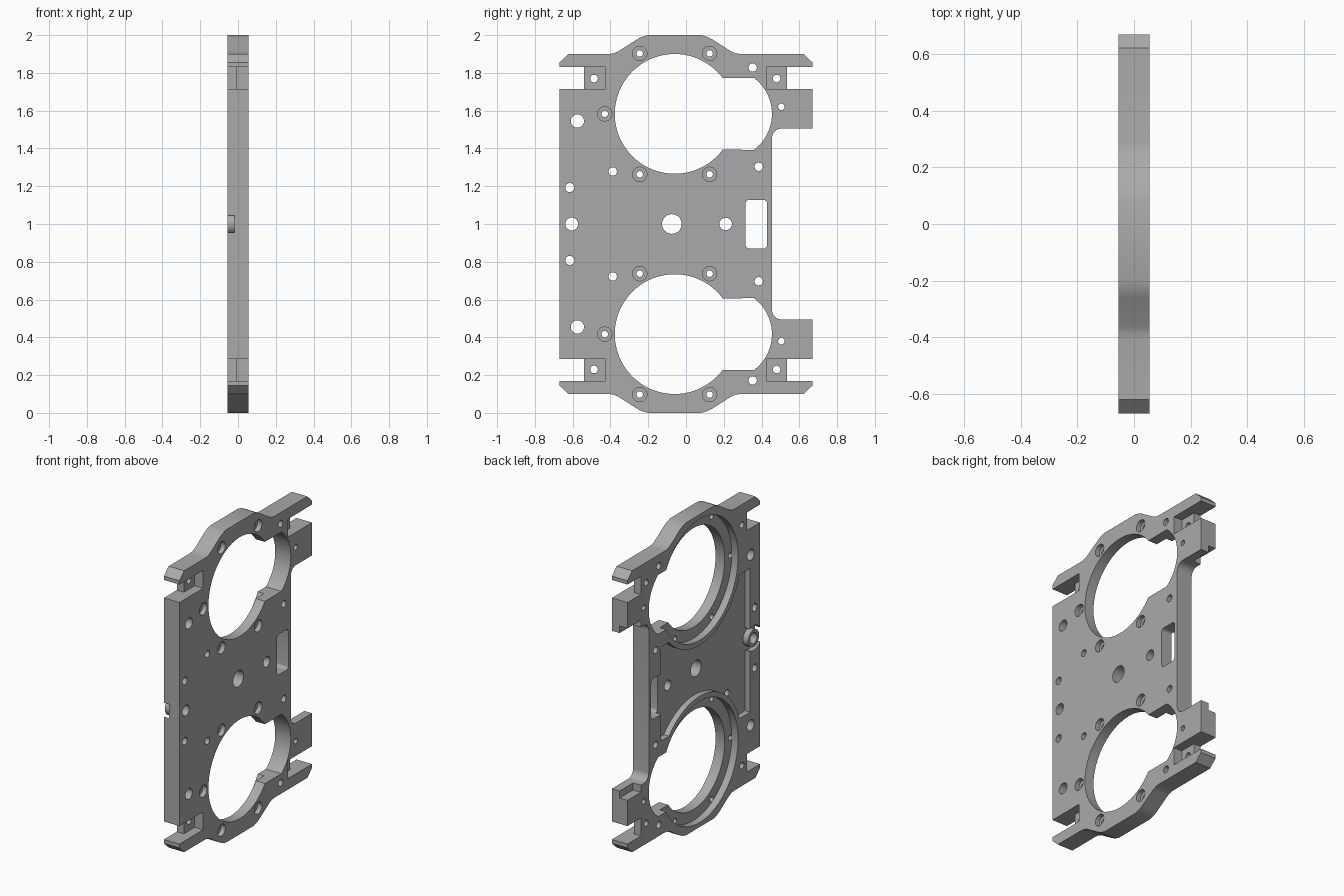
import bpy, bmesh, math

if "Cube" in bpy.data.objects:
    bpy.data.objects.remove(bpy.data.objects["Cube"])

X0, X1 = -0.055, 0.055          # plate thickness
CY, CZ = -0.06, 1.583           # centre of the upper large opening


def arc(cy, cz, r, a0, a1, n):
    return [(cy + r * math.cos(math.radians(a0 + (a1 - a0) * i / n)),
             cz + r * math.sin(math.radians(a0 + (a1 - a0) * i / n))) for i in range(n + 1)]


def circle(cy, cz, r, n=32):
    return arc(cy, cz, r, 0, 360, n)[:-1]


def rect(y0, z0, y1, z1):
    return [(y0, z0), (y1, z0), (y1, z1), (y0, z1)]


def flip(pts):
    return [(y, 2 - z) for y, z in reversed(pts)]


def solid(name, prisms):
    """One object made of prisms: (profile in y/z, x start, x end)."""
    bm = bmesh.new()
    for pts, a, b in prisms:
        f = bm.faces.new([bm.verts.new((a, y, z)) for y, z in pts])
        g = bmesh.ops.extrude_face_region(bm, geom=[f])
        for v in g["geom"]:
            if isinstance(v, bmesh.types.BMVert):
                v.co.x = b
    bmesh.ops.recalc_face_normals(bm, faces=bm.faces[:])
    me = bpy.data.meshes.new(name)
    bm.to_mesh(me)
    bm.free()
    ob = bpy.data.objects.new(name, me)
    bpy.context.collection.objects.link(ob)
    return ob


def both(prisms):
    return prisms + [(flip(p), a, b) for p, a, b in prisms]


# Outer profile, upper half then mirrored to the lower half
top = [(-0.67, 1.715), (-0.54, 1.715), (-0.54, 1.83), (-0.67, 1.83), (-0.67, 1.855),
       (-0.622, 1.90), (-0.41, 1.90), (-0.385, 1.903), (-0.36, 1.913), (-0.26, 1.977),
       (-0.235, 1.99), (-0.2, 2.0),
       (0.08, 2.0), (0.115, 1.99), (0.14, 1.977), (0.24, 1.913), (0.265, 1.903), (0.29, 1.90),
       (0.622, 1.90), (0.67, 1.855), (0.67, 1.83), (0.535, 1.83), (0.535, 1.715),
       (0.67, 1.715), (0.67, 1.505)] + arc(0.505, 1.455, 0.05, 90, 180, 8)
plate = solid("mounting_plate", [(top + flip(top), X0, X1)])

# Rounded pockets on the rear side: ring seats, sunken centre field, tab notches
field = [(-0.57, 1.46)] + arc(CY, CZ, 0.42, 197, 317.6, 40) + [(0.33, 1.30)]
rear = both([(circle(CY, CZ, 0.388, 96), X0 - 0.1, -0.01),
             (rect(0.535, 1.45, 0.8, 1.55), X0 - 0.1, 0.0)])
rear.append((field + flip(field), X0 - 0.1, -0.018))
rear_cut = solid("rear_recess_cutter", rear)
disc_cut = solid("boss_clearance_cutter", [(circle(-0.605, 1, 0.079, 40), X0 - 0.1, -0.018)])
boss = solid("boss", [(circle(-0.605, 1, 0.055, 40), X0, 0.0)])

# Front side: screw counterbores and square corner pockets
screws = [(-0.245, 1.903), (0.125, 1.903), (-0.43, 1.583), (-0.245, 1.263), (0.125, 1.263)]
front = [(circle(y, z, 0.038), 0.025, 0.2) for y, z in screws]
front += [(rect(-0.6, 1.715, -0.43, 1.83), -0.005, 0.2),
          (rect(0.425, 1.715, 0.6, 1.83), -0.005, 0.2)]
front_cut = solid("front_recess_cutter", both(front))

# Through holes, large openings and the rounded window
opening = arc(CY, CZ, 0.317, 36.8, 323.2, 80) + arc(0.2175, CZ, 0.2375, -53.1, 53.1, 24)
holes = [(y, z, 0.017) for y, z in screws] + [
    (-0.575, 1.545, 0.035), (-0.388, 1.278, 0.022), (-0.615, 1.193, 0.024),
    (0.385, 1.303, 0.022), (0.353, 1.828, 0.022), (0.505, 1.62, 0.017),
    (-0.487, 1.77, 0.02), (0.48, 1.77, 0.02)]
through = both([(circle(y, z, r), -0.2, 0.2) for y, z, r in holes] + [(opening, -0.2, 0.2)])
through += [(circle(y, 1, r), -0.2, 0.2) for y, r in ((-0.605, 0.034), (-0.075, 0.052), (0.21, 0.033))]
window = (arc(0.41, 1.108, 0.02, 0, 90, 5) + arc(0.335, 1.108, 0.02, 90, 180, 5)
          + arc(0.335, 0.89, 0.02, 180, 270, 5) + arc(0.41, 0.89, 0.02, 270, 360, 5))
through.append((window, -0.2, 0.2))
through_cut = solid("hole_cutter", through)

# Combine everything into one plate
tools = [(rear_cut, 'DIFFERENCE'), (disc_cut, 'DIFFERENCE'), (boss, 'UNION'),
         (front_cut, 'DIFFERENCE'), (through_cut, 'DIFFERENCE')]
for ob, op in tools:
    ob.hide_render = True
    m = plate.modifiers.new(ob.name, 'BOOLEAN')
    m.object, m.operation, m.solver = ob, op, 'EXACT'
deps = bpy.context.evaluated_depsgraph_get()
mesh = bpy.data.meshes.new_from_object(plate.evaluated_get(deps))
plate.modifiers.clear()
plate.data = mesh
for ob, op in tools:
    bpy.data.objects.remove(ob)

# Single grey finish
grey = bpy.data.materials.new("plain_grey")
grey.diffuse_color = (0.4, 0.4, 0.4, 1)
grey.use_nodes = True
grey.node_tree.nodes["Principled BSDF"].inputs["Base Color"].default_value = grey.diffuse_color
mesh.materials.clear()
mesh.materials.append(grey)
bpy.context.view_layer.objects.active = plate
plate.select_set(True)
bpy.ops.object.shade_smooth_by_angle(angle=math.radians(25))
